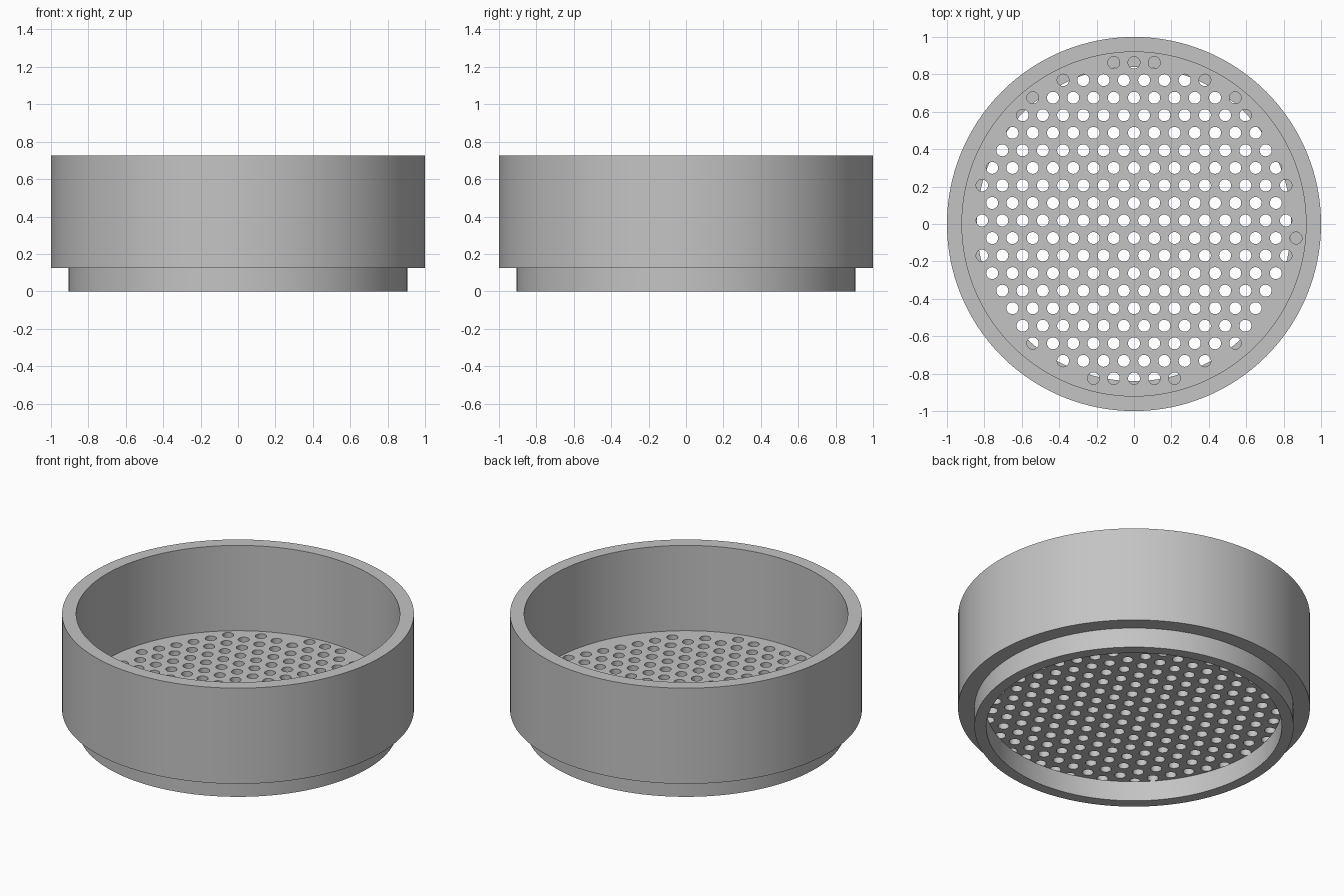
import bpy, bmesh
from math import hypot, pi, radians, sqrt
from mathutils import Matrix, Vector

cube = bpy.data.objects.get("Cube")
if cube:
    bpy.data.objects.remove(cube, do_unlink=True)

# Single plain grey
grey = bpy.data.materials.new("plain grey")
grey.use_nodes = True
colour = (0.55, 0.55, 0.55, 1)
grey.diffuse_color = colour
grey.node_tree.nodes["Principled BSDF"].inputs["Base Color"].default_value = colour

SIDES = 128
PLATE_BOTTOM, PLATE_TOP = 0.125, 0.19
BORE = 0.92


def make_object(name, bm):
    bmesh.ops.recalc_face_normals(bm, faces=bm.faces)
    mesh = bpy.data.meshes.new(name)
    bm.to_mesh(mesh)
    bm.free()
    mesh.materials.append(grey)
    obj = bpy.data.objects.new(name, mesh)
    bpy.context.collection.objects.link(obj)
    return obj


def select_only(obj):
    bpy.ops.object.select_all(action="DESELECT")
    obj.select_set(True)
    bpy.context.view_layer.objects.active = obj


def add_cylinder(bm, x, y, radius, low, high, sides):
    bmesh.ops.create_cone(
        bm, cap_ends=True, segments=sides, radius1=radius, radius2=radius,
        depth=high - low, matrix=Matrix.Translation((x, y, (low + high) / 2)))


def revolve(name, profile):
    bm = bmesh.new()
    verts = [bm.verts.new((r, 0, z)) for r, z in profile]
    edges = [bm.edges.new((a, b)) for a, b in zip(verts, verts[1:] + verts[:1])]
    bmesh.ops.spin(bm, geom=verts + edges, cent=Vector(), axis=(0, 0, 1),
                   angle=2 * pi, steps=SIDES)
    bmesh.ops.remove_doubles(bm, verts=bm.verts, dist=0.0001)
    return make_object(name, bm)


# Outer wall with the narrower stacking lip below it
frame = revolve("sieve_frame", [
    (0.84, 0), (0.907, 0), (0.907, PLATE_BOTTOM), (1, PLATE_BOTTOM),
    (1, 0.725), (BORE, 0.725), (BORE, PLATE_BOTTOM), (0.84, PLATE_BOTTOM)])

# Floor plate resting on the lip
bm = bmesh.new()
add_cylinder(bm, 0, 0, BORE, PLATE_BOTTOM, PLATE_TOP, SIDES)
plate = make_object("perforated_plate", bm)

# Staggered hole pattern
PITCH = 0.1083
bm = bmesh.new()
for row in range(-9, 10):
    y = 0.0187 + row * PITCH * sqrt(3) / 2
    shift = 0.5 if row % 2 == 0 else 0
    for column in range(-10, 11):
        x = (column + shift) * PITCH
        if hypot(x - 0.001, y) < 0.8705:
            add_cylinder(bm, x, y, 0.032, 0.05, 0.3, 24)
cutter = make_object("hole_cutter", bm)
cutter.hide_render = True

cut = plate.modifiers.new("holes", "BOOLEAN")
cut.operation = "DIFFERENCE"
cut.solver = "EXACT"
cut.object = cutter
select_only(plate)
bpy.ops.object.modifier_apply(modifier=cut.name)
bpy.data.objects.remove(cutter, do_unlink=True)

# Smooth round walls, crisp rims
for obj in (frame, plate):
    select_only(obj)
    bpy.ops.object.shade_smooth_by_angle(angle=radians(30))
